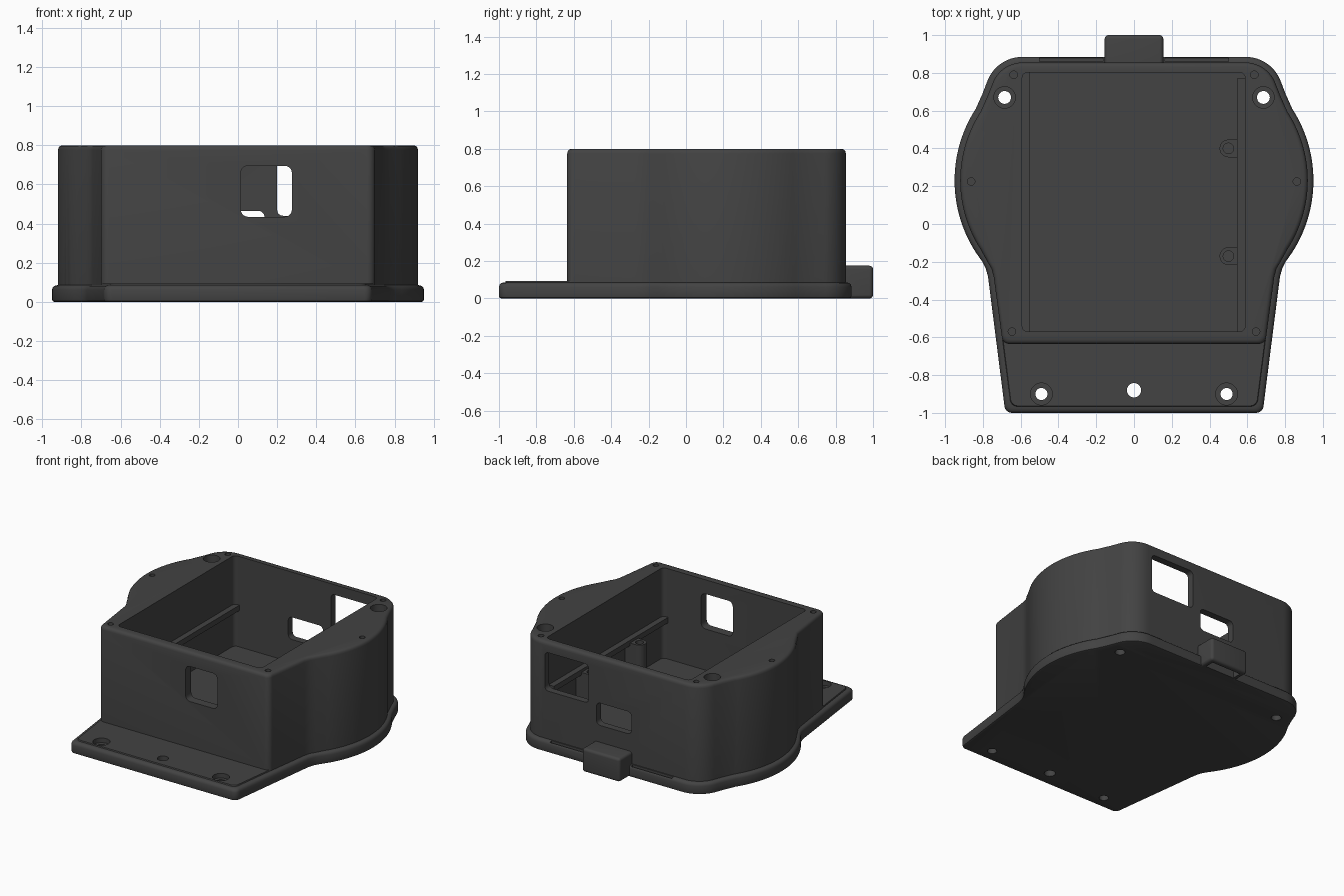
import bpy, bmesh, math

if "Cube" in bpy.data.objects:
    bpy.data.objects.remove(bpy.data.objects["Cube"])

mat = bpy.data.materials.new("charcoal plastic")
mat.diffuse_color = (0.056, 0.056, 0.056, 1)
mat.use_nodes = True
mat.node_tree.nodes["Principled BSDF"].inputs["Base Color"].default_value = mat.diffuse_color


def finish(name, bm):
    bmesh.ops.recalc_face_normals(bm, faces=bm.faces)
    me = bpy.data.meshes.new(name)
    bm.to_mesh(me)
    bm.free()
    me.materials.append(mat)
    ob = bpy.data.objects.new(name, me)
    bpy.context.collection.objects.link(ob)
    return ob


def arc(cx, cy, r, a0, a1, n):
    return [(cx + r * math.cos(math.radians(a0 + (a1 - a0) * k / n)),
             cy + r * math.sin(math.radians(a0 + (a1 - a0) * k / n))) for k in range(n + 1)]


def outline(i, front):
    """Mirrored outline, inset by i, ending at y = front."""
    y = front + i
    side = lambda yy: 0.775 - 0.12 * (-0.26 - yy) - i
    half = arc(0.59, 0.685, 0.2 - i, 90, 18, 12)
    half += [(0.802 - i * 0.9, 0.69 - i * 0.4)]
    half += arc(0.25, 0.23, 0.70 - i, 33, -33, 28)
    half += [(0.803 - i * 0.9, -0.2), (0.785 - i, -0.235), (side(-0.28), -0.28)]
    half += arc(side(y) - 0.04, y + 0.04, 0.04, 0, -90, 6)
    return half + [(-a, b) for a, b in reversed(half)]


def loft(name, rings, front):
    """Stack of (inset, z) outlines, closed top and bottom."""
    bm = bmesh.new()
    loops = [[bm.verts.new((a, b, z)) for a, b in outline(i, front)] for i, z in rings]
    n = len(loops[0])
    for lo, hi in zip(loops, loops[1:]):
        for k in range(n):
            bm.faces.new((lo[k], lo[(k + 1) % n], hi[(k + 1) % n], hi[k]))
    bm.faces.new(loops[0])
    bm.faces.new(loops[-1])
    return finish(name, bm)


def box(name, x, y, z, r=0, axis=None):
    """Box from ranges; edges along axis (or every edge) rounded by r."""
    bm = bmesh.new()
    bmesh.ops.create_cube(bm, size=1)
    for v in bm.verts:
        v.co = [lo + (c + 0.5) * (hi - lo) for c, (lo, hi) in zip(v.co, (x, y, z))]
    if r:
        edges = [e for e in bm.edges if axis is None or
                 abs(e.verts[0].co[axis] - e.verts[1].co[axis]) > 1e-4]
        bmesh.ops.bevel(bm, geom=edges, offset=r, segments=5, profile=0.5, affect='EDGES')
    return finish(name, bm)


def cylinder(name, x, y, r, z0, z1):
    bm = bmesh.new()
    bmesh.ops.create_cone(bm, cap_ends=True, segments=28, radius1=r, radius2=r, depth=z1 - z0)
    bmesh.ops.translate(bm, verts=bm.verts, vec=(x, y, (z0 + z1) / 2))
    return finish(name, bm)


def combine(ob, tool, op='DIFFERENCE'):
    """Apply a boolean and remove the tool."""
    m = ob.modifiers.new("cut", 'BOOLEAN')
    m.object, m.operation, m.solver = tool, op, 'EXACT'
    bpy.context.view_layer.update()
    me = bpy.data.meshes.new_from_object(ob.evaluated_get(bpy.context.evaluated_depsgraph_get()))
    ob.modifiers.clear()
    ob.data = me
    bpy.data.objects.remove(tool)


# Housing: flanged base joined to the tall body
housing = loft("housing", [(0.012, 0), (0.003, 0.004), (0, 0.014), (0, 0.062), (0.004, 0.074),
                           (0.012, 0.082), (0.024, 0.085), (0.034, 0.086), (0.037, 0.094)], -1.0)
body = loft("body", [(0.03, 0.04), (0.03, 0.775), (0.033, 0.787), (0.04, 0.796), (0.052, 0.8)], -0.665)
combine(housing, body, 'UNION')

# Rear cable hood, hollow underneath
hood = box("cable_hood", (-0.155, 0.155), (0.82, 1.0), (0, 0.175), 0.02)
combine(housing, hood, 'UNION')
combine(housing, box("cut", (-0.12, 0.12), (0.895, 0.965), (-0.1, 0.13)))

# Open cavity, windows and the slots beside the hood
FLOOR = 0.13
cuts = [
    box("cut", (-0.592, 0.588), (-0.57, 0.803), (FLOOR, 1.0), 0.03, 2),
    box("cut", (0.015, 0.275), (-0.8, -0.5), (0.435, 0.695), 0.035, 1),
    box("cut", (0.2, 0.56), (0.7, 1.0), (0.44, 0.725), 0.03, 1),
    box("cut", (-0.15, 0.135), (0.7, 1.0), (0.3, 0.465), 0.03, 1),
    box("cut", (-0.5, -0.165), (0.861, 0.878), (0.06, 0.12)),
    box("cut", (0.165, 0.5), (0.861, 0.878), (0.06, 0.12)),
    cylinder("cut", 0, -0.88, 0.038, -0.1, 0.3),
]
for s in (-1, 1):
    # Mounting holes with counterbores
    cuts += [cylinder("cut", s * 0.685, 0.67, 0.034, -0.1, 1),
             cylinder("cut", s * 0.685, 0.67, 0.057, 0.74, 1),
             cylinder("cut", s * 0.49, -0.9, 0.032, -0.1, 0.3),
             cylinder("cut", s * 0.49, -0.9, 0.058, 0.06, 0.3)]
    # Blind lid screw holes
    cuts += [cylinder("cut", s * x, y, 0.02, 0.6, 1)
             for x, y in ((0.637, 0.79), (0.862, 0.225), (0.646, -0.57))]
for c in cuts:
    combine(housing, c)

# Board rails on both cavity walls
left_rail = box("left_rail", (-0.6, -0.55), (-0.575, 0.805), (0.40, 0.44))
right_rail = box("right_rail", (0.545, 0.595), (-0.575, 0.77), (0.40, 0.44))
parts = [housing, left_rail, right_rail]

# Screw posts against the right wall
for name, y in (("front_post", -0.17), ("rear_post", 0.4)):
    post = box(name, (0.5, 0.595), (y - 0.047, y + 0.047), (FLOOR - 0.01, 0.42))
    combine(post, cylinder("round", 0.5, y, 0.047, FLOOR - 0.01, 0.42), 'UNION')
    combine(post, cylinder("bore", 0.5, y, 0.028, 0.25, 0.6))
    parts.append(post)

for ob in parts:
    bpy.ops.object.select_all(action='DESELECT')
    ob.select_set(True)
    bpy.context.view_layer.objects.active = ob
    bpy.ops.object.shade_smooth_by_angle(angle=math.radians(35))
